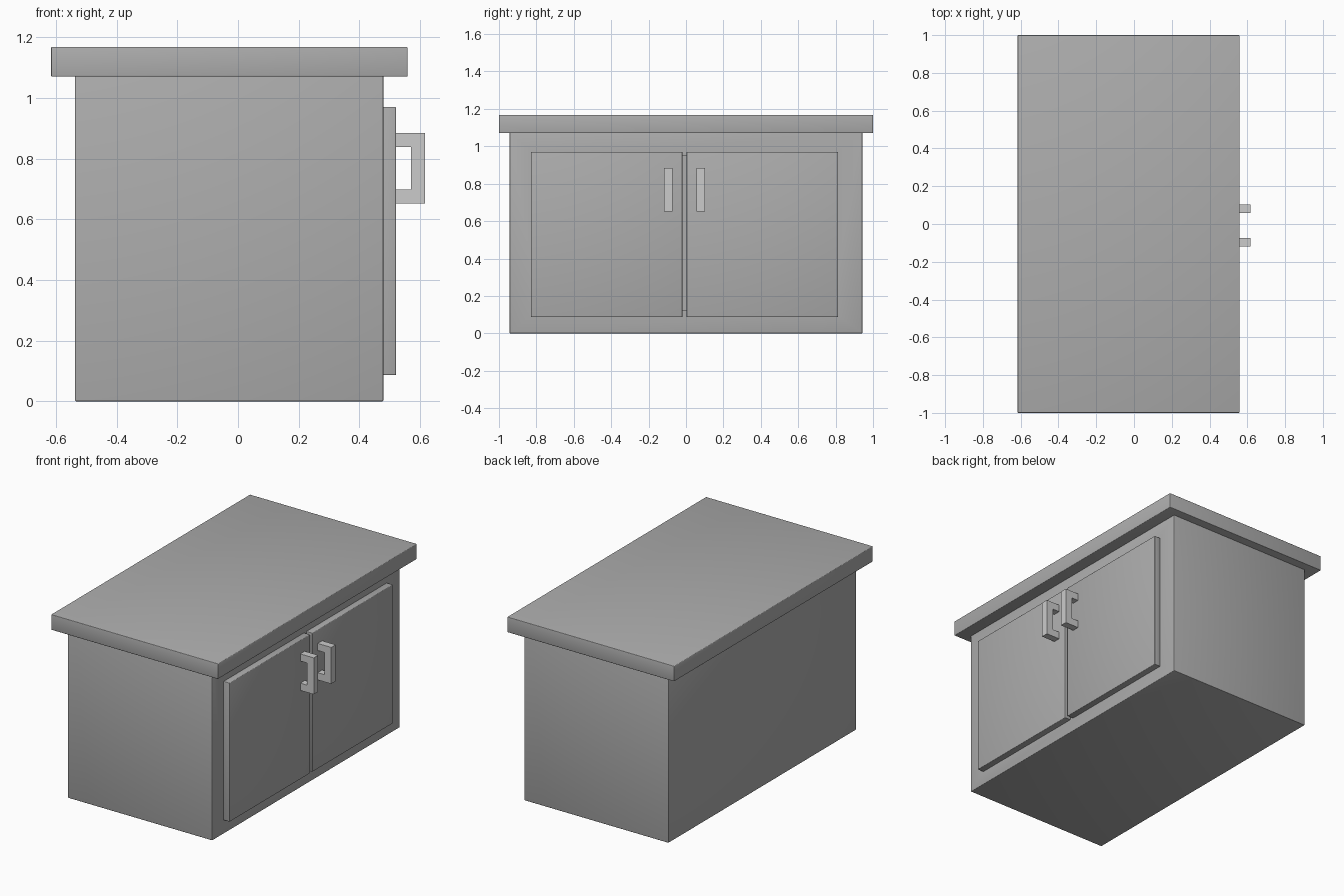
import bpy, bmesh
from math import radians

if "Cube" in bpy.data.objects:
    bpy.data.objects.remove(bpy.data.objects["Cube"])

MID = -0.008  # mirror line between the two doors


def grey(name, value):
    mat = bpy.data.materials.new(name)
    mat.diffuse_color = (value, value, value, 1)
    mat.use_nodes = True
    mat.node_tree.nodes["Principled BSDF"].inputs["Base Color"].default_value = mat.diffuse_color
    return mat


CABINET = grey("cabinet_grey", 0.42)
METAL = grey("handle_grey", 0.58)


def finish(name, bm, mat):
    bmesh.ops.recalc_face_normals(bm, faces=bm.faces[:])
    mesh = bpy.data.meshes.new(name)
    bm.to_mesh(mesh)
    bm.free()
    mesh.materials.append(mat)
    obj = bpy.data.objects.new(name, mesh)
    bpy.context.collection.objects.link(obj)
    return obj


def box(name, x, y, z, bevel=0.0):
    """Box spanning the (min, max) ranges x, y and z, with an optional fine rounded edge."""
    bm = bmesh.new()
    bmesh.ops.create_cube(bm, size=1)
    for v in bm.verts:
        v.co = [lo + (c + 0.5) * (hi - lo) for c, (lo, hi) in zip(v.co, (x, y, z))]
    if bevel:
        bmesh.ops.bevel(bm, geom=bm.edges[:], offset=bevel, segments=3, profile=0.5,
                        affect='EDGES')
    return finish(name, bm, CABINET)


def handle(name, y0, y1):
    """Square C-shaped pull: side profile extruded across its width."""
    profile = [(0.521, 0.652), (0.616, 0.652), (0.616, 0.884), (0.521, 0.884),
               (0.521, 0.839), (0.570, 0.839), (0.570, 0.698), (0.521, 0.698)]
    bm = bmesh.new()
    face = bm.faces.new([bm.verts.new((x, y0, z)) for x, z in profile])
    new = bmesh.ops.extrude_face_region(bm, geom=[face])['geom']
    bmesh.ops.translate(bm, vec=(0, y1 - y0, 0),
                        verts=[g for g in new if isinstance(g, bmesh.types.BMVert)])
    return finish(name, bm, METAL)


# Cabinet body, hollow behind the doors
body = box("cabinet_body", (-0.537, 0.479), (-0.943, 0.943), (0, 1.074), 0.004)
cutter = box("opening_cutter", (-0.43, 0.6), (-0.79, 0.775), (0.123, 0.947))
cutter.hide_render = True
cutter.hide_viewport = True
cut = body.modifiers.new("opening", 'BOOLEAN')
cut.operation = 'DIFFERENCE'
cut.solver = 'EXACT'
cut.object = cutter

# Overhanging worktop
rounded = [body, box("worktop", (-0.616, 0.559), (-1, 1), (1.070, 1.168), 0.004)]

# Pair of doors with handles, mirrored about the gap
for side, s in (("left", -1), ("right", 1)):
    door_y = sorted((MID + s * 0.011, MID + s * 0.821))
    rounded.append(box(side + "_door", (0.477, 0.521), door_y, (0.086, 0.970), 0.004))
    handle(side + "_handle", *sorted((MID + s * 0.065, MID + s * 0.110)))

# Soft rounded edges
for obj in rounded:
    bpy.ops.object.select_all(action='DESELECT')
    obj.select_set(True)
    bpy.context.view_layer.objects.active = obj
    bpy.ops.object.shade_smooth_by_angle(angle=radians(35))
